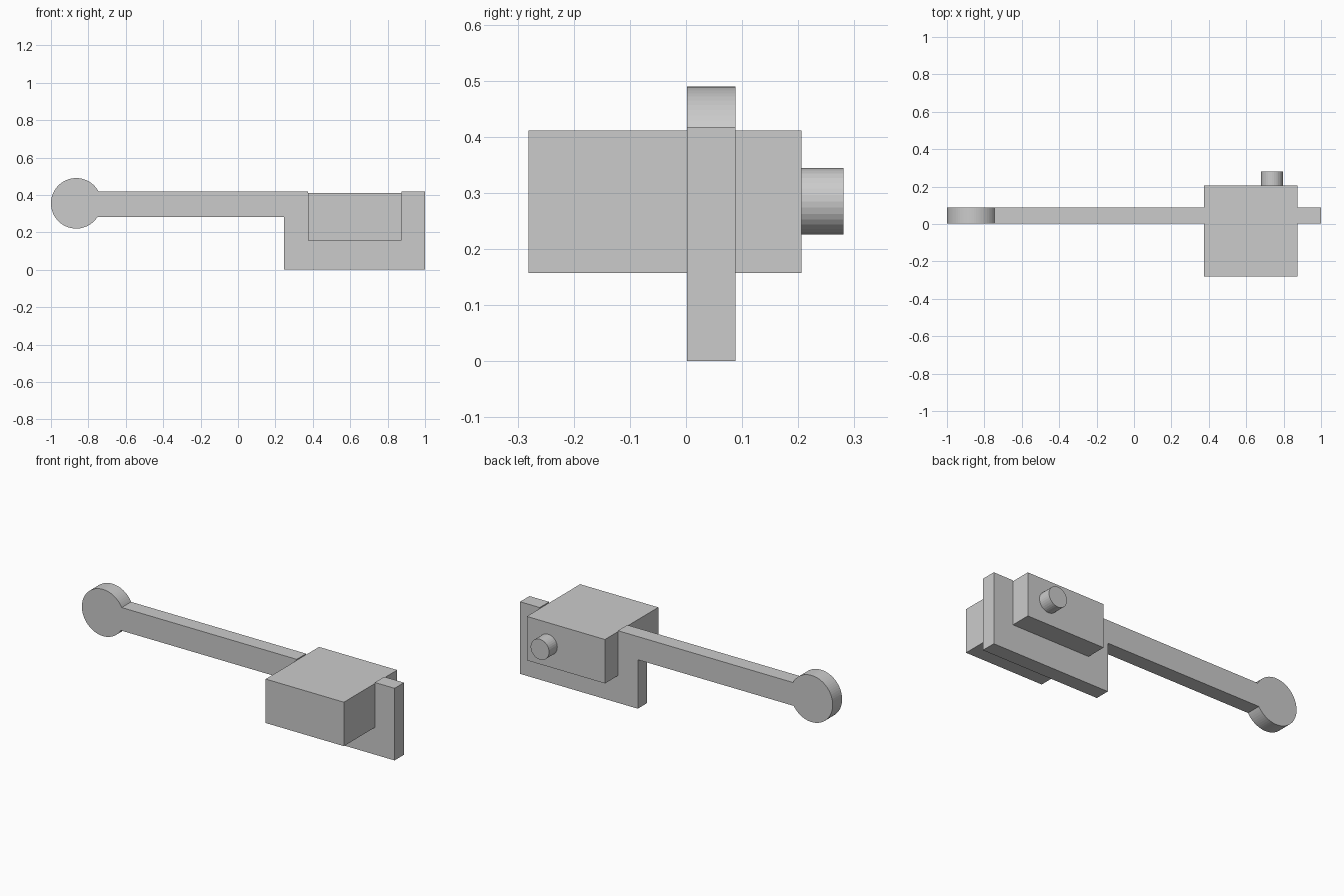
import bpy, bmesh, math

if "Cube" in bpy.data.objects:
    bpy.data.objects.remove(bpy.data.objects["Cube"])


def extrude_profile(name, pts, y0, y1):
    """Closed x-z outline extruded along y."""
    bm = bmesh.new()
    face = bm.faces.new([bm.verts.new((x, y0, z)) for x, z in pts])
    geom = bmesh.ops.extrude_face_region(bm, geom=[face])["geom"]
    moved = [v for v in geom if isinstance(v, bmesh.types.BMVert)]
    bmesh.ops.translate(bm, verts=moved, vec=(0, y1 - y0, 0))
    bmesh.ops.recalc_face_normals(bm, faces=bm.faces)
    mesh = bpy.data.meshes.new(name)
    bm.to_mesh(mesh)
    bm.free()
    obj = bpy.data.objects.new(name, mesh)
    bpy.context.collection.objects.link(obj)
    return obj


def arc(cx, cz, r, a0, a1, n):
    return [(cx + r * math.cos(a0 + (a1 - a0) * i / n),
             cz + r * math.sin(a0 + (a1 - a0) * i / n)) for i in range(n + 1)]


BOX_X0, BOX_X1, BOX_Z0, BOX_Z1 = 0.374, 0.874, 0.157, 0.411
ARM_Z0, ARM_Z1 = 0.283, 0.417

# Flat lever: round knob, arm and deep end plate notched for the block
kx, kz, kr = -0.865, 0.355, 0.135
top = math.asin((ARM_Z1 - kz) / kr)
bottom = 2 * math.pi + math.asin((ARM_Z0 - kz) / kr)
lever = arc(kx, kz, kr, top, bottom, 56) + [
    (0.247, ARM_Z0), (0.247, 0), (1, 0), (1, ARM_Z1),
    (BOX_X1, ARM_Z1), (BOX_X1, BOX_Z0), (BOX_X0, BOX_Z0), (BOX_X0, ARM_Z1)]
extrude_profile("lever_plate", lever, 0.002, 0.088)

# Block seated in the notch
extrude_profile("block", [(BOX_X0, BOX_Z0), (BOX_X1, BOX_Z0),
                          (BOX_X1, BOX_Z1), (BOX_X0, BOX_Z1)], -0.281, 0.206)

# Round peg on the back of the block
extrude_profile("peg", arc(0.738, 0.285, 0.059, 0, 2 * math.pi, 32)[:-1], 0.206, 0.281)
